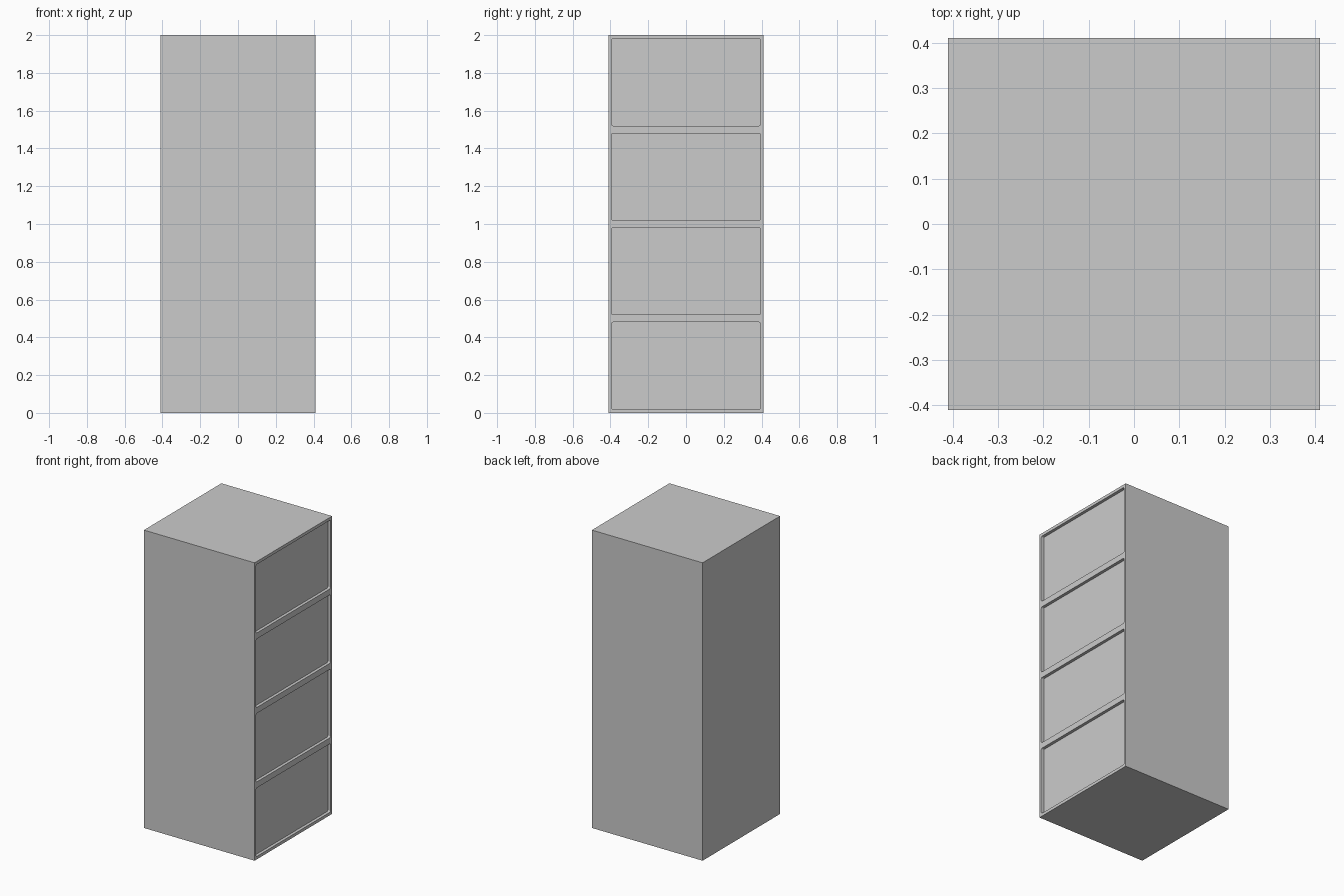
import bpy
import bmesh
from mathutils import Matrix

if "Cube" in bpy.data.objects:
    bpy.data.objects.remove(bpy.data.objects["Cube"])

HALF = 0.411        # half width of the square cabinet
HEIGHT = 2.0
BAYS = 4
PITCH = HEIGHT / BAYS
MARGIN = 0.02       # rim between a bay's edge and its recess
DEPTH = 0.02        # depth of the recesses
ROUND = 0.008       # radius of the recess corners

grey = bpy.data.materials.new("plain grey")
grey.use_nodes = True
COLOUR = (0.6, 0.6, 0.6, 1)
grey.diffuse_color = COLOUR
grey.node_tree.nodes["Principled BSDF"].inputs["Base Color"].default_value = COLOUR


def box(name, centre, size, corner=0.0):
    """Box, optionally with the edges along x rounded."""
    bm = bmesh.new()
    bmesh.ops.create_cube(bm, size=1, matrix=Matrix.Diagonal((*size, 1)))
    if corner:
        along_x = [e for e in bm.edges
                   if abs(e.verts[0].co.x - e.verts[1].co.x) > size[0] / 2]
        bmesh.ops.bevel(bm, geom=along_x, offset=corner, segments=3,
                        profile=0.5, affect='EDGES')
    mesh = bpy.data.meshes.new(name)
    bm.to_mesh(mesh)
    bm.free()
    mesh.materials.append(grey)
    obj = bpy.data.objects.new(name, mesh)
    obj.location = centre
    bpy.context.collection.objects.link(obj)
    return obj


# Cabinet body
body = box("cabinet_body", (0, 0, HEIGHT / 2), (2 * HALF, 2 * HALF, HEIGHT))

# Four shallow drawer recesses on the +x side
for i in range(BAYS):
    cutter = box(f"drawer_recess_cutter_{i + 1}",
                 (HALF, 0, (i + 0.5) * PITCH),
                 (2 * DEPTH, 2 * (HALF - MARGIN + 0.003), PITCH - 2 * MARGIN),
                 ROUND)
    cutter.hide_render = True
    cutter.hide_viewport = True
    cutter.display_type = 'WIRE'
    cut = body.modifiers.new(f"drawer_recess_{i + 1}", 'BOOLEAN')
    cut.operation = 'DIFFERENCE'
    cut.solver = 'EXACT'
    cut.object = cutter
